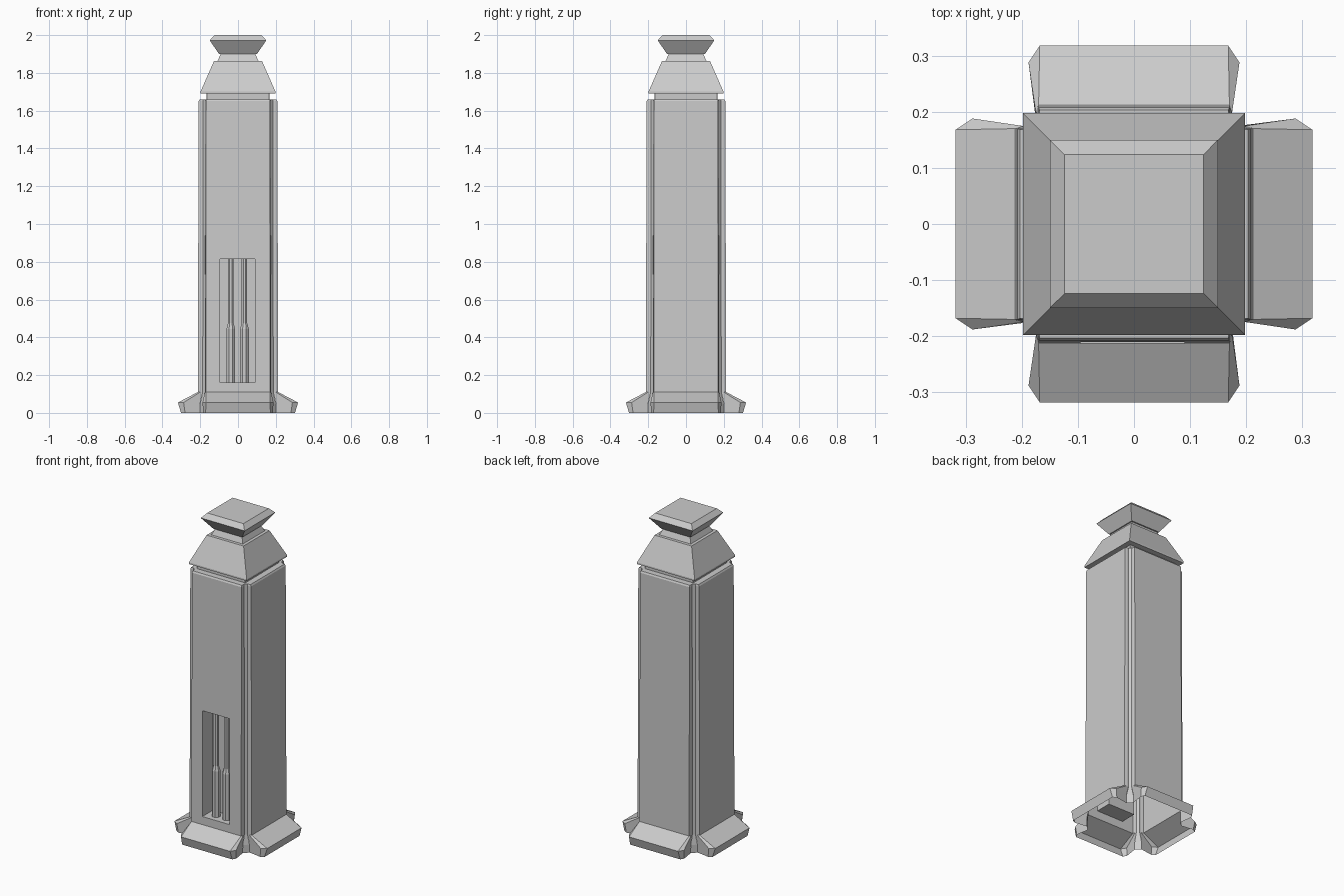
import bpy, math
from mathutils import Matrix

if "Cube" in bpy.data.objects:
    bpy.data.objects.remove(bpy.data.objects["Cube"])


def make(name, verts, faces, turn=0):
    me = bpy.data.meshes.new(name)
    me.from_pydata(verts, [], faces)
    me.transform(Matrix.Rotation(turn * math.pi / 2, 4, 'Z'))
    ob = bpy.data.objects.new(name, me)
    bpy.context.collection.objects.link(ob)
    return ob


def loft(sections, closed=False, skip=()):
    # sections run left to right, stacked upward
    n = len(sections[0])
    verts = [p for s in sections for p in s]
    faces = []
    for i in range(len(sections) - 1):
        for j in range(n if closed else n - 1):
            if (i, j) not in skip:
                k = (j + 1) % n
                faces.append((i*n + j, i*n + k, (i+1)*n + k, (i+1)*n + j))
    if closed:
        faces += [tuple(reversed(range(n))), tuple(range(len(verts) - n, len(verts)))]
    return verts, faces


# Side panels with flared feet: z, outer (x, depth), wing (x, depth), inner (x, depth)
LEVELS = [
    (0.00, (.172, .302), (.184, .280), (.172, .200)),
    (0.055, (.168, .318), (.188, .288), (.173, .200)),
    (0.11, (.170, .213), (.175, .200), (.175, .187)),
    (1.65, (.170, .208), (.171, .195), (.172, .185)),
    (1.66, (.168, .203), (.169, .195), (.170, .185)),
    (1.66, (.165, .165), (.165, .165), (.165, .165)),
]
sections = []
for z, *pts in LEVELS:
    left = [(-x, -d, z) for x, d in reversed(pts)]
    right = [(x, -d, z) for x, d in pts]
    sections.append(left + right)

for k, side in enumerate(("front", "right", "back", "left")):
    if k:
        make(side + "_panel", *loft(sections), k)
        continue
    # Front panel has a window leading into a recessed pocket
    v, f = loft(sections, skip={(2, 2)})
    outer = [2*6 + 2, 2*6 + 3, 3*6 + 3, 3*6 + 2]
    depth = lambda z: -(.213 - .005 * (z - .11) / 1.54)
    hole = [(-.095, .16), (.09, .16), (.09, .815), (-.095, .815)]
    b = len(v)
    v += [(x, depth(z), z) for x, z in hole] + [(x, -.112, z) for x, z in hole]
    for i in range(4):
        j = (i + 1) % 4
        f.append((outer[i], outer[j], b + j, b + i))
        f.append((b + i, b + j, b + 4 + j, b + 4 + i))
    f.append((b + 4, b + 5, b + 6, b + 7))
    make("front_panel", v, f)

# Recessed corner strips between the panels
for k in range(4):
    strip = [[(a, -d, z), (d, -a, z)] for z, a, d in
             ((0, .172, .200), (.05, .173, .200), (.11, .175, .187),
              (1.66, .170, .185), (1.66, .165, .167), (1.70, .165, .167))]
    make(f"corner_strip_{k + 1}", *loft(strip), k)


# Stepped square cap
def square(h, z):
    return [(-h, -h, z), (h, -h, z), (h, h, z), (-h, h, z)]


make("cap", *loft([square(h, z) for h, z in (
    (.166, 1.64), (.166, 1.69), (.198, 1.692), (.198, 1.702), (.127, 1.863),
    (.108, 1.863), (.092, 1.90), (.100, 1.90), (.150, 1.972), (.124, 2.0))], closed=True))


# Stepped pipes inside the pocket
def ring(cx, r, z, n=8):
    return [(cx + r * math.cos(2*math.pi*(i + .5)/n), -.16 + r * math.sin(2*math.pi*(i + .5)/n), z)
            for i in range(n)]


for i, cx in enumerate((-.038, .034)):
    make(f"pipe_{i + 1}", *loft([ring(cx, r, z) for r, z in (
        (.025, .16), (.025, .445), (.016, .475), (.016, .815))], closed=True))
